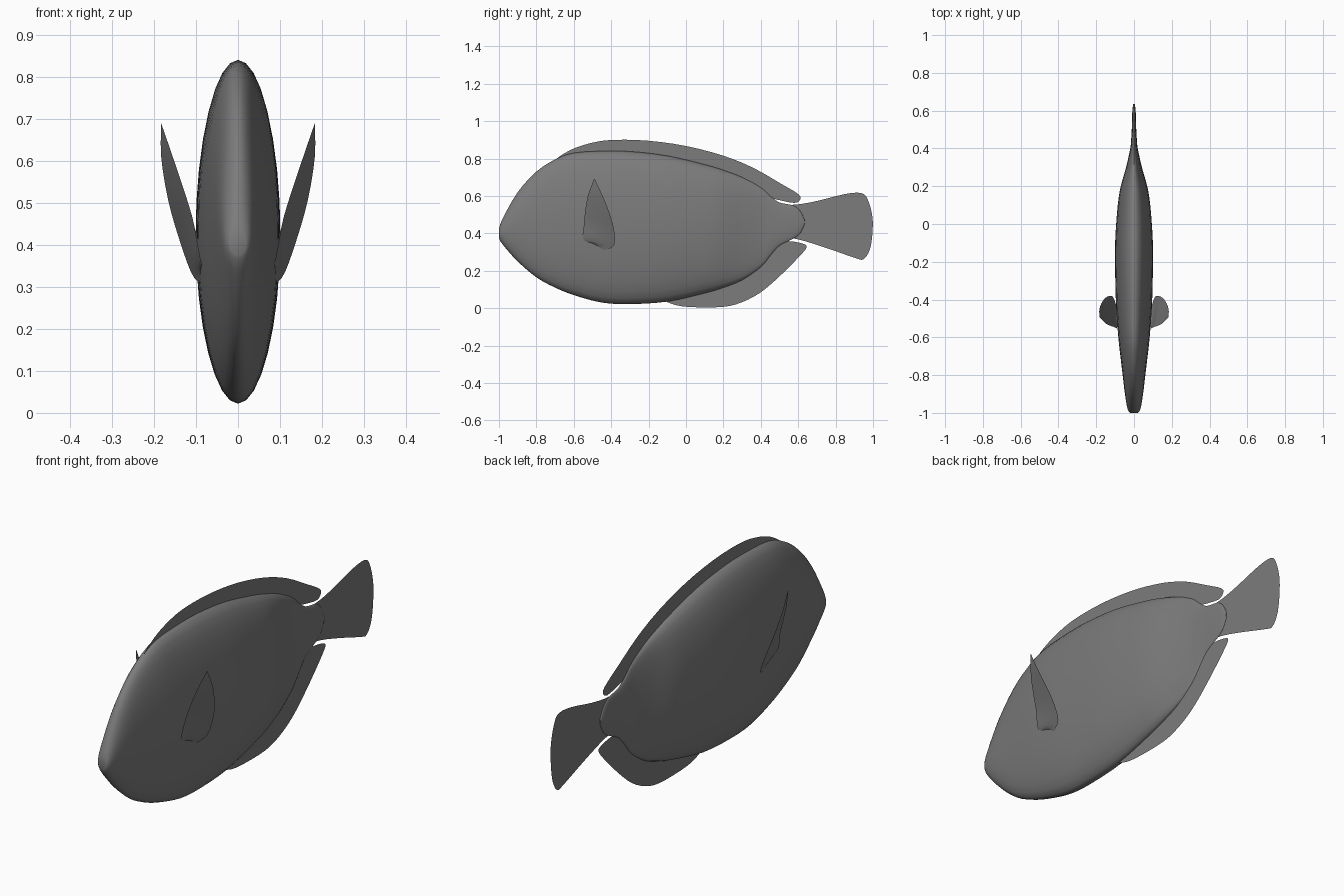
import bpy
import bmesh
import math
from mathutils import Vector

cube = bpy.data.objects.get("Cube")
if cube:
    bpy.data.objects.remove(cube, do_unlink=True)

# One flat grey for the whole fish
grey = bpy.data.materials.new("fish grey")
grey.use_nodes = True
colour = (0.2, 0.2, 0.2, 1)
grey.diffuse_color = colour
shader = next(n for n in grey.node_tree.nodes if n.type == 'BSDF_PRINCIPLED')
shader.inputs["Base Color"].default_value = colour


def finish(bm, name, recalc=True):
    """Turn a bmesh into a smooth shaded object."""
    if recalc:
        bmesh.ops.recalc_face_normals(bm, faces=bm.faces)
    mesh = bpy.data.meshes.new(name)
    bm.to_mesh(mesh)
    bm.free()
    mesh.materials.append(grey)
    obj = bpy.data.objects.new(name, mesh)
    bpy.context.collection.objects.link(obj)
    bpy.ops.object.select_all(action='DESELECT')
    obj.select_set(True)
    bpy.context.view_layer.objects.active = obj
    bpy.ops.object.shade_smooth_by_angle(angle=math.radians(60))
    return obj


def smooth_path(points, steps, closed=False):
    """Catmull-Rom curve through points of any dimension."""
    pts = [Vector(p) for p in points]
    count = len(pts)

    def at(i):
        return pts[i % count] if closed else pts[min(max(i, 0), count - 1)]

    result = []
    for i in range(count if closed else count - 1):
        a, b, c, d = at(i - 1), at(i), at(i + 1), at(i + 2)
        for s in range(steps):
            t = s / steps
            result.append(b + (c - a) * (t / 2)
                          + (a * 2 - b * 5 + c * 4 - d) * (t * t / 2)
                          + (b * 3 - a - c * 3 + d) * (t * t * t / 2))
    if not closed:
        result.append(pts[-1])
    return result


# Body stations: y, belly z, back z, half width
stations = [
    (-1, .375, .425, .02), (-.98, .34, .48, .034), (-.9, .25, .62, .048),
    (-.8, .165, .73, .06), (-.7, .11, .795, .072), (-.6, .07, .83, .083),
    (-.45, .03, .84, .094), (-.3, .022, .838, .099), (-.1, .035, .815, .1),
    (.1, .08, .768, .086), (.2, .11, .738, .07), (.3, .15, .7, .042),
    (.4, .22, .645, .02), (.45, .28, .6, .015), (.5, .335, .565, .012),
    (.57, .37, .55, .01), (.61, .4, .52, .008), (.635, .45, .47, .004),
]
SIDES = 32
bm = bmesh.new()
rings = []
for y, low, high, width in smooth_path(stations, 3):
    ring = []
    for k in range(SIDES):
        a = math.tau * k / SIDES
        z = (low + high) / 2 + (high - low) / 2 * math.cos(a)
        ring.append(bm.verts.new((width * math.sin(a), y, z)))
    rings.append(ring)
for one, two in zip(rings, rings[1:]):
    for k in range(SIDES):
        n = (k + 1) % SIDES
        bm.faces.new((one[k], one[n], two[n], two[k]))
bm.faces.new(rings[0])
bm.faces.new(rings[-1])
finish(bm, "body")


def flat_fin(name, outline, root):
    """Thin sheet on the centre plane: curved free edge, hidden root."""
    bm = bmesh.new()
    points = [tuple(p) for p in smooth_path(outline, 3)] + root
    bm.faces.new([bm.verts.new((0, y, z)) for y, z in points])
    bmesh.ops.triangulate(bm, faces=bm.faces)
    finish(bm, name)


flat_fin("dorsal_fin",
         [(-.72, .78), (-.62, .845), (-.5, .885), (-.38, .9), (-.2, .895),
          (0, .867), (.2, .815), (.36, .75), (.5, .67), (.6, .61),
          (.61, .58), (.58, .563), (.51, .575), (.45, .59)],
         [(.38, .62), (.2, .68), (-.1, .76), (-.4, .78), (-.6, .76)])
flat_fin("anal_fin",
         [(-.13, .045), (-.05, .015), (.05, .005), (.2, .007), (.3, .032),
          (.4, .085), (.5, .17), (.6, .27), (.645, .325), (.625, .345),
          (.55, .358), (.49, .345)],
         [(.42, .29), (.3, .2), (.1, .13), (-.05, .08)])
flat_fin("tail_fin",
         [(.5, .55), (.6, .555), (.7, .573), (.85, .61), (.935, .616),
          (.97, .585), (.995, .5), (.998, .42), (.985, .32), (.95, .262),
          (.9, .27), (.75, .322), (.6, .368), (.5, .38)],
         [])

# Pectoral fins: a curved sheet between a leading and a trailing edge
leading = [(.08, -.5, .345), (.09, -.55, .37), (.105, -.545, .45),
           (.122, -.54, .51), (.152, -.525, .6), (.183, -.492, .69)]
trailing = [(.092, -.44, .31), (.112, -.385, .335), (.142, -.385, .42),
            (.167, -.41, .51), (.183, -.45, .61), (.183, -.488, .69)]


def pectoral_fin(name, side):
    bm = bmesh.new()
    rows = []
    for front, back in zip(smooth_path(leading, 3), smooth_path(trailing, 3)):
        row = []
        for k in range(5):
            p = front.lerp(back, k / 4)
            row.append(bm.verts.new((p.x * side, p.y, p.z)))
        rows.append(row)
    for one, two in zip(rows, rows[1:]):
        for k in range(4):
            quad = (one[k], one[k + 1], two[k + 1], two[k])
            bm.faces.new(quad if side > 0 else quad[::-1])
    finish(bm, name, recalc=False)


pectoral_fin("left_pectoral_fin", 1)
pectoral_fin("right_pectoral_fin", -1)
